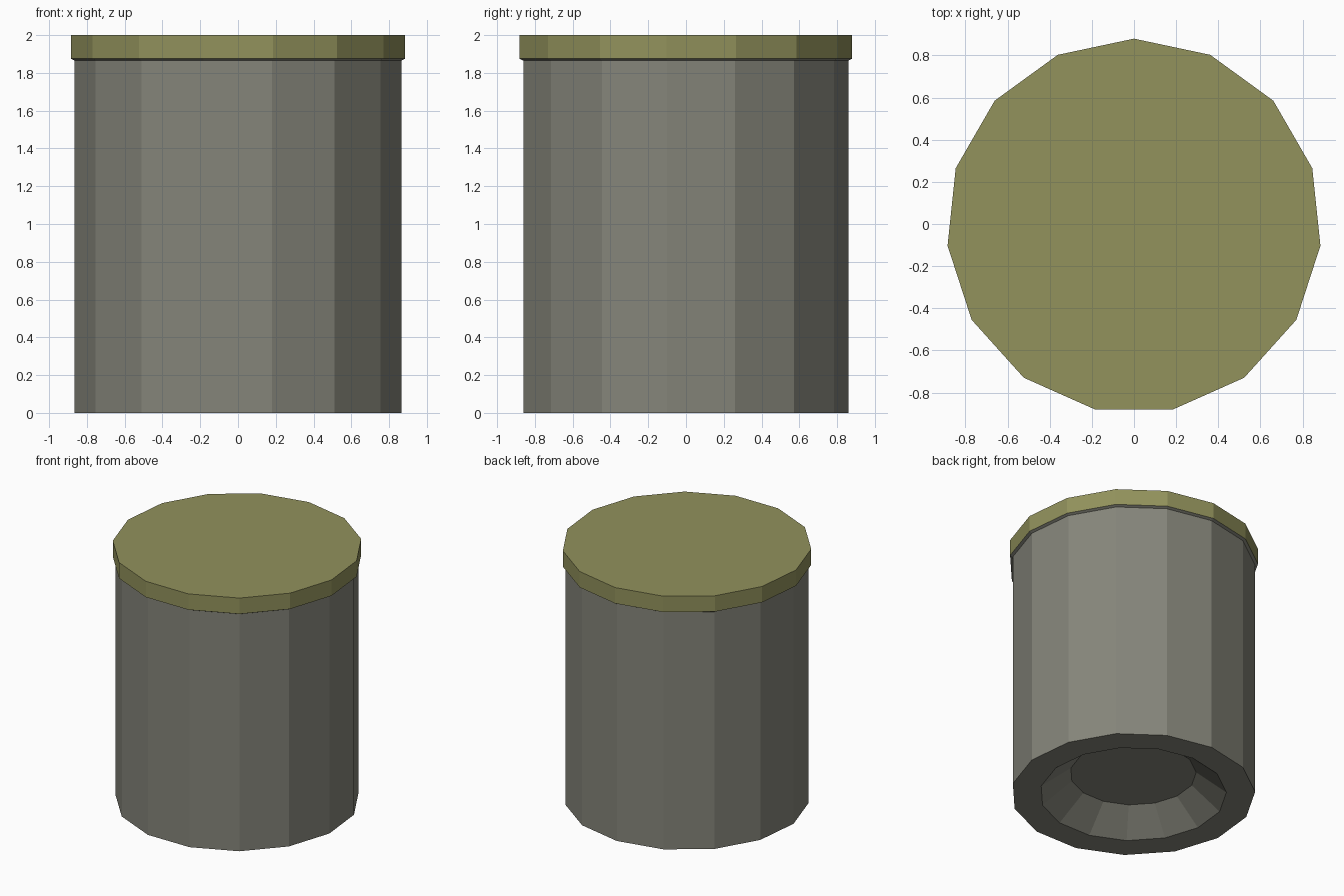
import bpy
import bmesh
from math import sin, cos, tau

SIDES = 15
Y_SHIFT = -0.01  # odd-sided outline, centred by its bounds

cube = bpy.data.objects.get("Cube")
if cube:
    bpy.data.objects.remove(cube, do_unlink=True)


def material(name, color):
    mat = bpy.data.materials.new(name)
    mat.use_nodes = True
    mat.diffuse_color = (*color, 1)
    bsdf = next(n for n in mat.node_tree.nodes if n.type == "BSDF_PRINCIPLED")
    bsdf.inputs["Base Color"].default_value = (*color, 1)
    return mat


def lathe(name, profile, mat, cap_start=True, cap_end=True):
    """Spin a (radius, height) profile into flat-sided rings, one corner at the back."""
    bm = bmesh.new()
    rings = []
    for r, z in profile:
        angles = [tau / 4 + tau * i / SIDES for i in range(SIDES)]
        rings.append([bm.verts.new((r * cos(a), r * sin(a) + Y_SHIFT, z)) for a in angles])
    for low, high in zip(rings, rings[1:]):
        for i in range(SIDES):
            j = (i + 1) % SIDES
            bm.faces.new((low[i], low[j], high[j], high[i]))
    if cap_start:
        bm.faces.new(rings[0][::-1])
    if cap_end:
        bm.faces.new(rings[-1])
    mesh = bpy.data.meshes.new(name)
    bm.to_mesh(mesh)
    bm.free()
    mesh.materials.append(mat)
    obj = bpy.data.objects.new(name, mesh)
    bpy.context.collection.objects.link(obj)
    return obj


grey = material("warm_grey", (0.235, 0.235, 0.195))
olive = material("olive_green", (0.287, 0.287, 0.107))

# Body: recessed underside, straight wall, small flare under the lid
lathe("body", [(0.45, 0.17), (0.665, 0), (0.87, 0), (0.87, 1.865), (0.89, 1.875)],
      grey, cap_end=False)

# Lid: slightly wider disc closing the top
lathe("lid", [(0.89, 1.875), (0.89, 2)], olive, cap_start=False)
